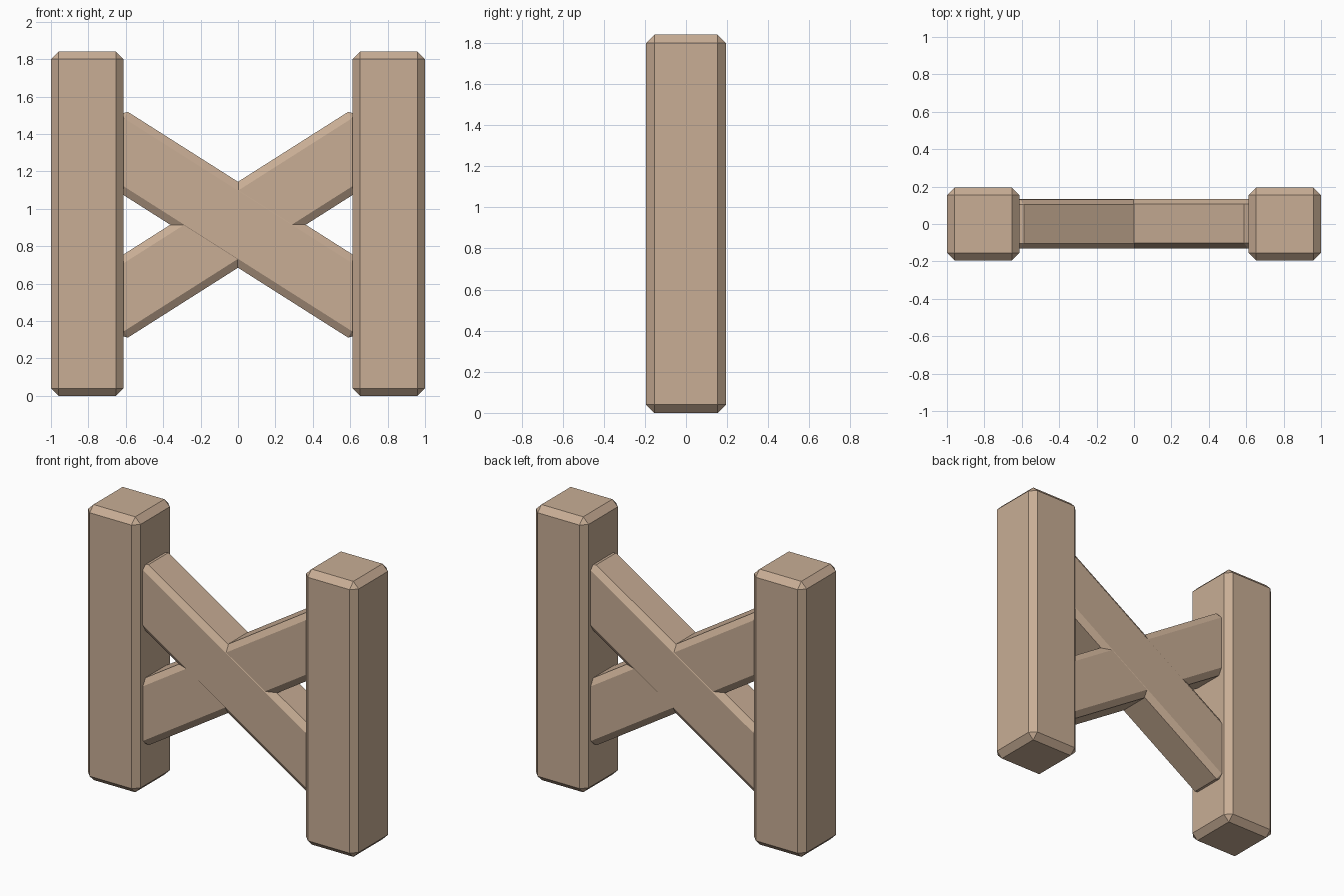
import bpy, bmesh
from math import radians
from mathutils import Matrix

if "Cube" in bpy.data.objects:
    bpy.data.objects.remove(bpy.data.objects["Cube"])

wood = bpy.data.materials.new("wood")
wood.diffuse_color = (0.58, 0.42, 0.30, 1)
wood.use_nodes = True
wood.node_tree.nodes["Principled BSDF"].inputs["Base Color"].default_value = wood.diffuse_color


def beam(name, width, length, chamfer, depth_scale, loc, angle=0):
    """Chamfered square timber, flattened in y and turned about y."""
    bm = bmesh.new()
    bmesh.ops.create_cube(bm, size=1, matrix=Matrix.Diagonal((width, width, length, 1)))
    bmesh.ops.bevel(bm, geom=bm.edges[:], offset=chamfer, segments=1,
                    affect='EDGES', profile=0.5)
    m = (Matrix.Translation(loc) @ Matrix.Rotation(radians(angle), 4, 'Y')
         @ Matrix.Diagonal((1, depth_scale, 1, 1)))
    bmesh.ops.transform(bm, matrix=m, verts=bm.verts)
    me = bpy.data.meshes.new(name)
    bm.to_mesh(me)
    bm.free()
    me.materials.append(wood)
    ob = bpy.data.objects.new(name, me)
    bpy.context.collection.objects.link(ob)
    return ob


for side, s in (("left", -1), ("right", 1)):
    # Upright post
    beam(side + "_post", 0.388, 1.84, 0.04, 1, (s * 0.806, 0, 0.92))
    # Diagonal brace, ends buried in the posts
    beam(side + "_cross_brace", 0.388, 1.72, 0.04, 0.68,
         (0, 0.001 + s * 0.001, 0.915), s * 57.6)
